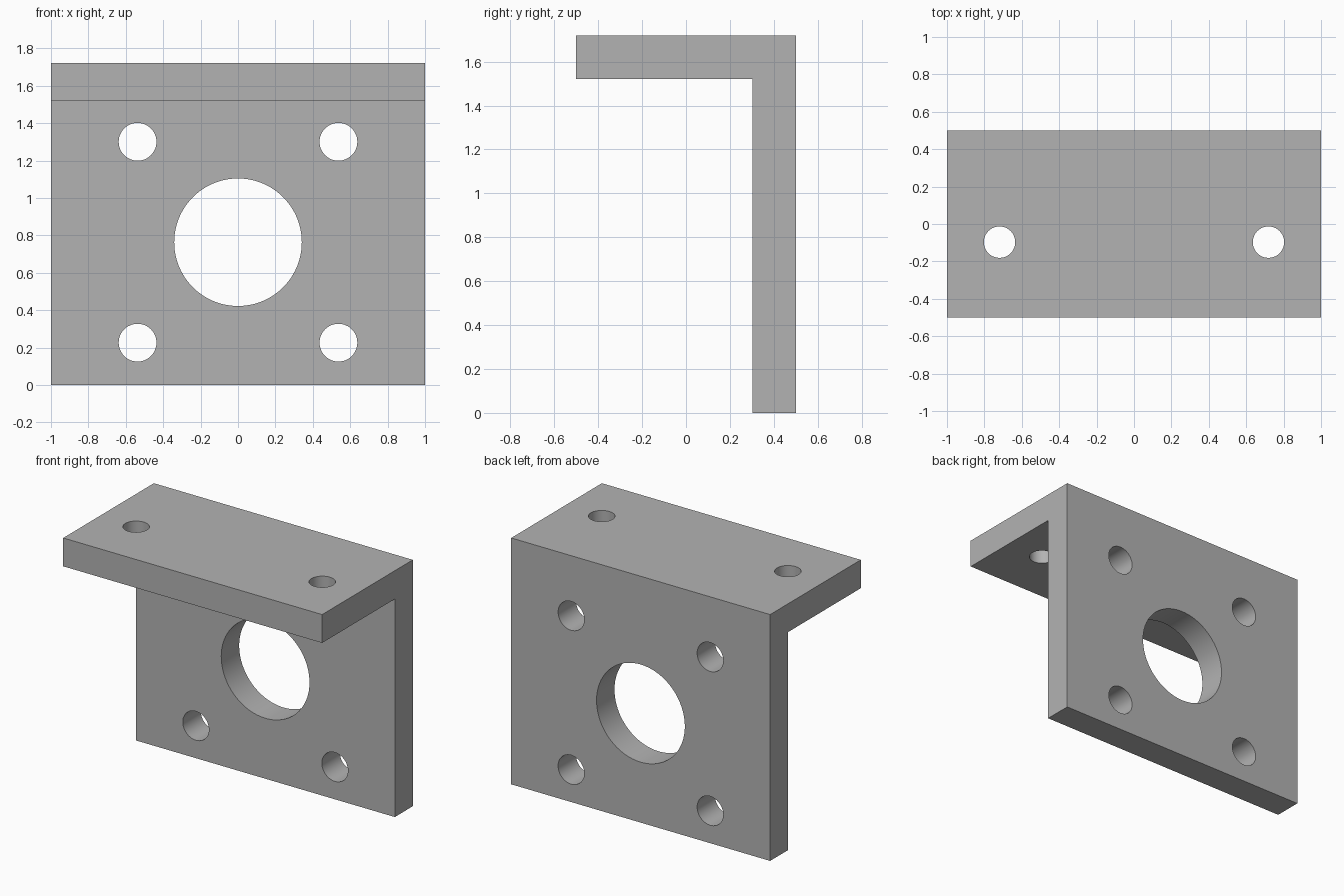
import bpy, bmesh, math

if "Cube" in bpy.data.objects:
    bpy.data.objects.remove(bpy.data.objects["Cube"], do_unlink=True)

WIDTH, DEPTH, HEIGHT, THICK = 2.0, 1.0, 1.72, 0.198
BACK = DEPTH / 2
WALL_Y = BACK - THICK / 2
SHELF_Z = HEIGHT - THICK / 2

grey = bpy.data.materials.new("light grey metal")
grey.use_nodes = True
colour = (0.45, 0.45, 0.45, 1)
grey.diffuse_color = colour
grey.node_tree.nodes["Principled BSDF"].inputs["Base Color"].default_value = colour

# L-shaped bracket: side profile extruded across the width
profile = [(-BACK, HEIGHT), (-BACK, HEIGHT - THICK), (BACK - THICK, HEIGHT - THICK),
           (BACK - THICK, 0), (BACK, 0), (BACK, HEIGHT)]
bm = bmesh.new()
face = bm.faces.new([bm.verts.new((-WIDTH / 2, y, z)) for y, z in profile])
extruded = bmesh.ops.extrude_face_region(bm, geom=[face])["geom"]
bmesh.ops.translate(bm, vec=(WIDTH, 0, 0),
                    verts=[v for v in extruded if isinstance(v, bmesh.types.BMVert)])
bmesh.ops.recalc_face_normals(bm, faces=bm.faces)
mesh = bpy.data.meshes.new("mounting_bracket")
bm.to_mesh(mesh)
bm.free()
mesh.materials.append(grey)
bracket = bpy.data.objects.new("mounting_bracket", mesh)
bpy.context.collection.objects.link(bracket)
bpy.context.view_layer.objects.active = bracket
bracket.select_set(True)


def drill(name, location, radius, tilt=0.0, sides=48):
    """Cut a round through hole, then discard the cutter."""
    bpy.ops.mesh.primitive_cylinder_add(vertices=sides, radius=radius, depth=THICK * 2,
                                        location=location, rotation=(tilt, 0, 0))
    cutter = bpy.context.object
    cutter.name = name
    cutter.hide_render = True
    cutter.data.materials.append(grey)
    bpy.ops.object.select_all(action='DESELECT')
    bracket.select_set(True)
    bpy.context.view_layer.objects.active = bracket
    cut = bracket.modifiers.new(name, 'BOOLEAN')
    cut.operation = 'DIFFERENCE'
    cut.solver = 'EXACT'
    cut.object = cutter
    bpy.ops.object.modifier_apply(modifier=cut.name)
    bpy.data.objects.remove(cutter, do_unlink=True)


# Large centre bore and four bolt holes in the upright plate
drill("centre_bore", (0, WALL_Y, 0.763), 0.341, math.pi / 2, 96)
for side in (-1, 1):
    for z in (0.226, 1.3):
        drill("bolt_hole", (side * 0.537, WALL_Y, z), 0.101, math.pi / 2)
    # Mounting hole in the top plate
    drill("mounting_hole", (side * 0.719, -0.097, SHELF_Z), 0.084)

bpy.ops.object.shade_smooth_by_angle(angle=math.radians(30))
